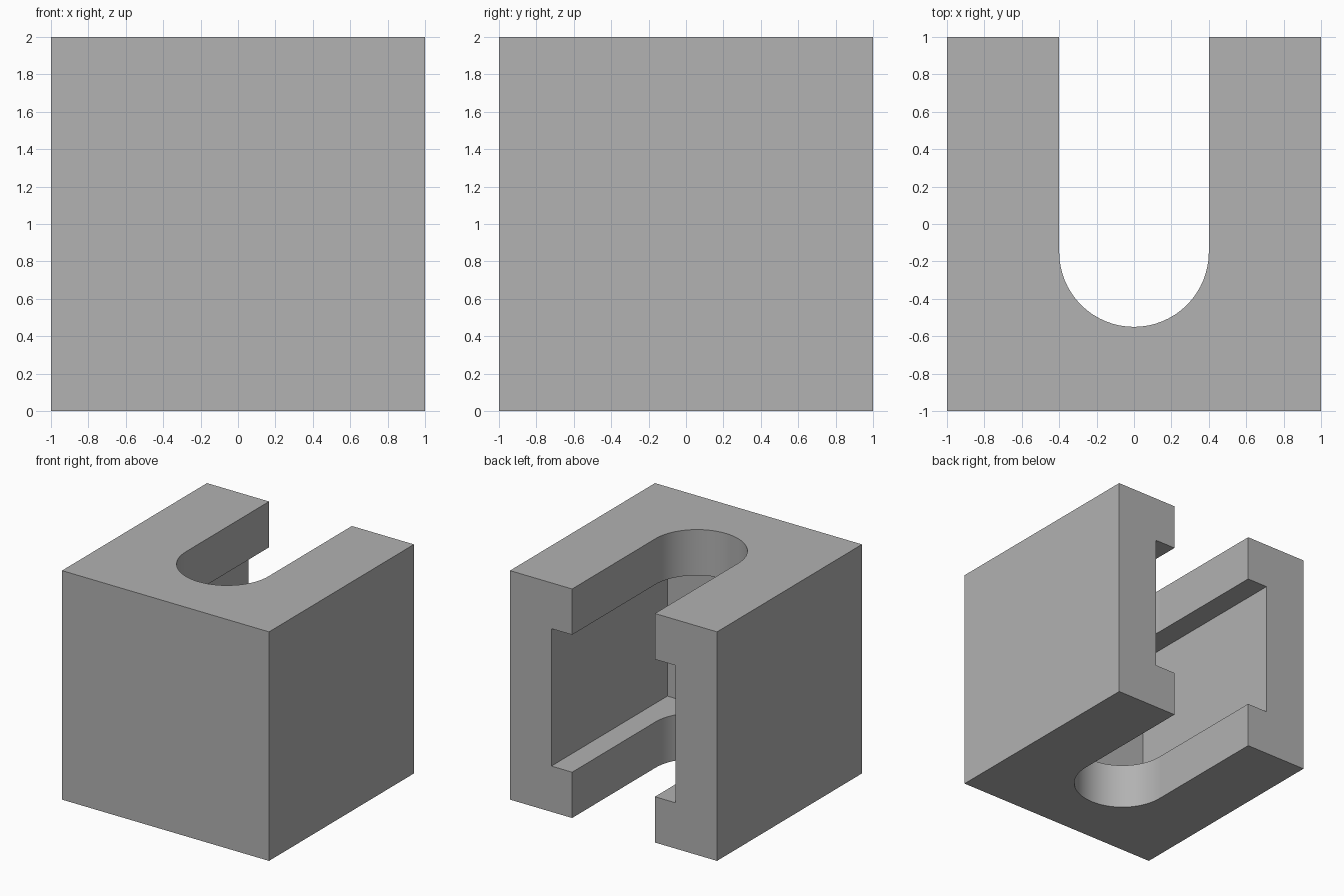
import bpy
import bmesh
from math import cos, sin, pi

if "Cube" in bpy.data.objects:
    bpy.data.objects.remove(bpy.data.objects["Cube"], do_unlink=True)


def prism(name, outline, z0, z1):
    """Extrude a counter-clockwise xy outline from z0 to z1."""
    bm = bmesh.new()
    base = bm.faces.new([bm.verts.new((x, y, z0)) for x, y in outline])
    top = bmesh.ops.extrude_face_region(bm, geom=[base])["geom"]
    verts = [v for v in top if isinstance(v, bmesh.types.BMVert)]
    bmesh.ops.translate(bm, verts=verts, vec=(0, 0, z1 - z0))
    bmesh.ops.recalc_face_normals(bm, faces=bm.faces)
    mesh = bpy.data.meshes.new(name)
    bm.to_mesh(mesh)
    bm.free()
    obj = bpy.data.objects.new(name, mesh)
    bpy.context.collection.objects.link(obj)
    return obj


def rectangle(half_width, y0, y1):
    return [(-half_width, y0), (half_width, y0), (half_width, y1), (-half_width, y1)]


def cut(target, cutter):
    """Subtract the cutter, apply the result and discard the cutter."""
    cutter.hide_render = True
    mod = target.modifiers.new("cut", "BOOLEAN")
    mod.operation = "DIFFERENCE"
    mod.solver = "EXACT"
    mod.object = cutter
    bpy.context.view_layer.objects.active = target
    bpy.ops.object.modifier_apply(modifier=mod.name)
    bpy.data.objects.remove(cutter, do_unlink=True)


# Solid block
block = prism("slotted_block", rectangle(1, -1, 1), 0, 2)

# Wide inner channel, open at the back
cut(block, prism("channel_cutter", rectangle(0.6, -0.6, 1.2), 0.4, 1.6))

# Narrower round-ended slot through the full height
radius, centre_y, steps = 0.4, -0.15, 32
arc = [(radius * cos(pi + pi * i / steps), centre_y + radius * sin(pi + pi * i / steps))
       for i in range(steps + 1)]
slot = arc + [(radius, 1.2), (-radius, 1.2)]
cut(block, prism("slot_cutter", slot, -0.2, 2.2))

# Smooth only the round end of the slot
for face in block.data.polygons:
    n = face.normal
    face.use_smooth = abs(n.z) < 0.1 and max(abs(n.x), abs(n.y)) < 0.9999

# Plain grey material
grey = bpy.data.materials.new("plain_grey")
grey.use_nodes = True
colour = (0.445, 0.445, 0.445, 1)
grey.diffuse_color = colour
grey.node_tree.nodes["Principled BSDF"].inputs["Base Color"].default_value = colour
block.data.materials.clear()
block.data.materials.append(grey)
